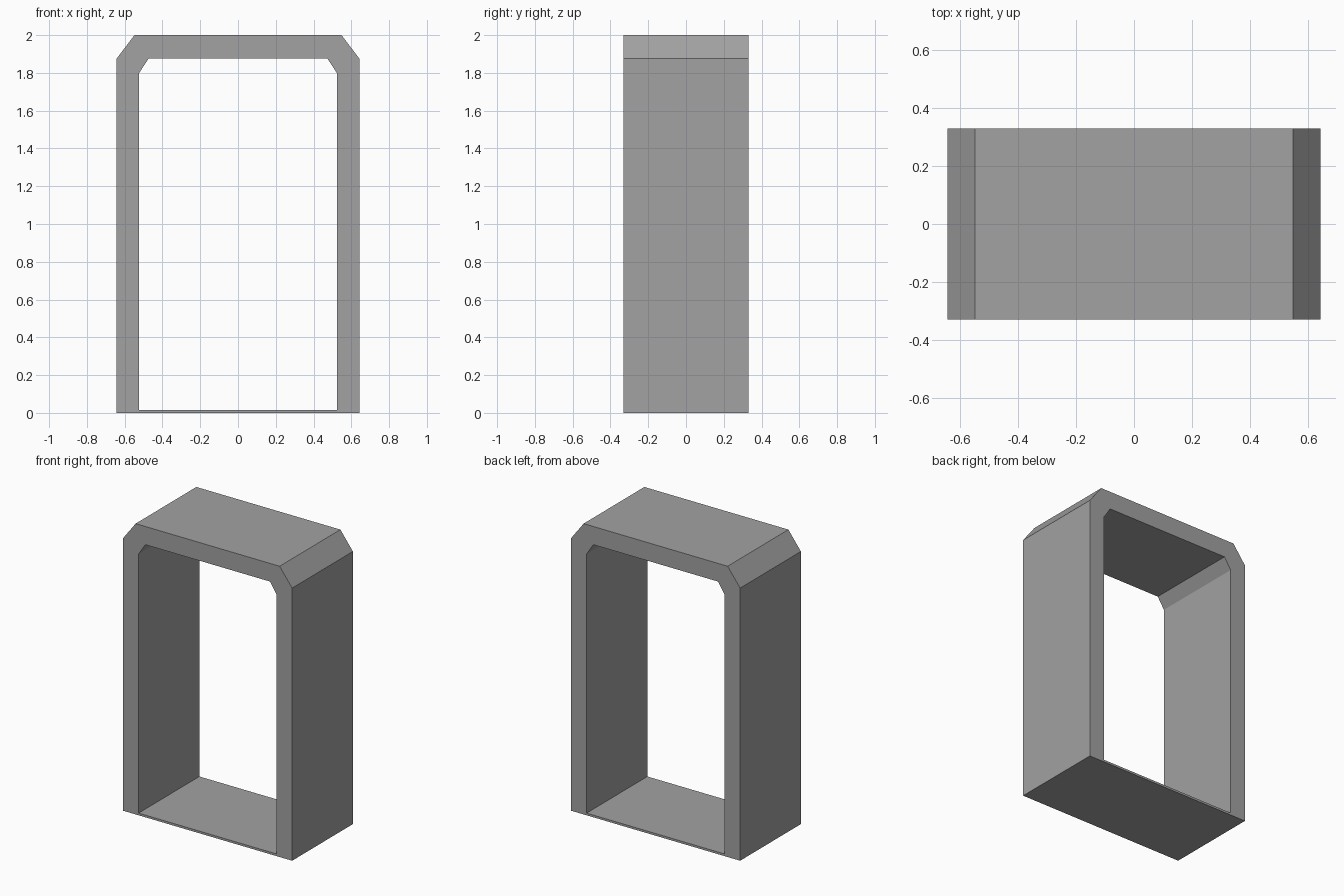
import bpy
import bmesh

cube = bpy.data.objects.get("Cube")
if cube:
    bpy.data.objects.remove(cube, do_unlink=True)

HALF_DEPTH = 0.33

# One plain grey for the whole frame
grey = bpy.data.materials.new("plain grey")
grey.use_nodes = True
colour = (0.36, 0.36, 0.36, 1)
grey.diffuse_color = colour
grey.node_tree.nodes["Principled BSDF"].inputs["Base Color"].default_value = colour


def arch(half_width, shoulder, half_top, top, base):
    """Closed outline of a doorway shape with chamfered upper corners."""
    right = [(half_width, base), (half_width, shoulder), (half_top, top)]
    return right + [(-x, z) for x, z in reversed(right)]


# Door frame: ring between two arches, extruded front to back
outer = arch(0.643, 1.875, 0.548, 2.0, 0.0)
inner = arch(0.525, 1.797, 0.474, 1.875, 0.015)

bm = bmesh.new()


def ring(outline, y):
    return [bm.verts.new((x, y, z)) for x, z in outline]


front_out, front_in = ring(outer, -HALF_DEPTH), ring(inner, -HALF_DEPTH)
back_out, back_in = ring(outer, HALF_DEPTH), ring(inner, HALF_DEPTH)
for a, b in ((front_out, front_in), (front_in, back_in),
             (back_in, back_out), (back_out, front_out)):
    for i in range(len(a)):
        j = (i + 1) % len(a)
        bm.faces.new((a[i], a[j], b[j], b[i]))
bmesh.ops.recalc_face_normals(bm, faces=bm.faces)

mesh = bpy.data.meshes.new("door_frame")
bm.to_mesh(mesh)
bm.free()
mesh.materials.append(grey)
frame = bpy.data.objects.new("door_frame", mesh)
bpy.context.collection.objects.link(frame)
